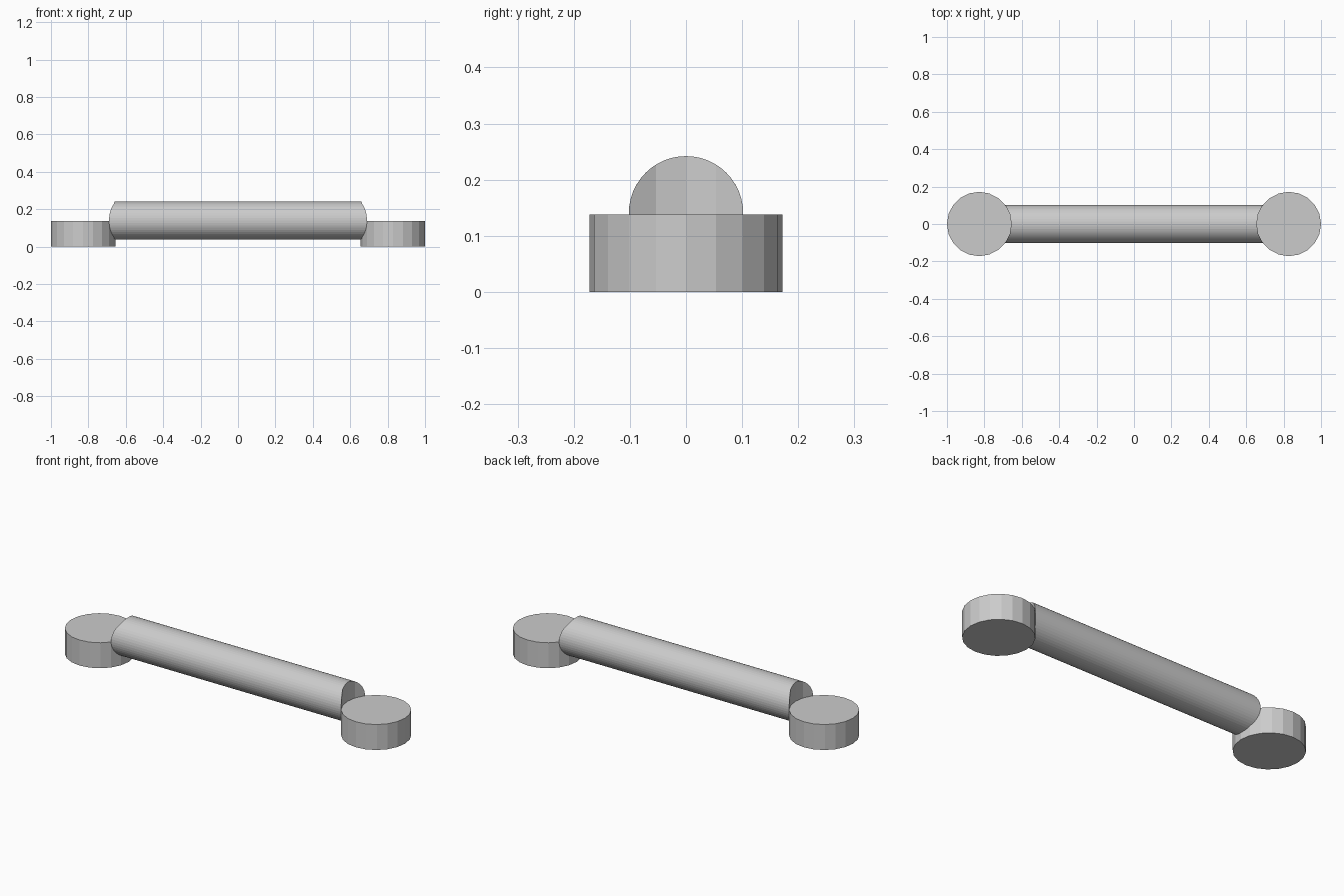
import bpy
import math

if "Cube" in bpy.data.objects:
    bpy.data.objects.remove(bpy.data.objects["Cube"])

DISC_R, DISC_H, DISC_X = 0.172, 0.138, 0.828
BAR_R, BAR_Z = 0.102, 0.14


def cylinder(name, radius, depth, loc, sides, rot=(0, 0, 0)):
    bpy.ops.mesh.primitive_cylinder_add(vertices=sides, radius=radius, depth=depth,
                                        location=loc, rotation=rot)
    ob = bpy.context.object
    ob.name = name
    return ob


# round grip bar, running through to the disc centres before trimming
bar = cylinder("grip_bar", BAR_R, 2 * DISC_X - 0.1, (0, 0, BAR_Z), 48, (0, math.pi / 2, 0))

for side, label in ((-1, "left"), (1, "right")):
    # flat mounting disc
    cylinder(f"{label}_mount_disc", DISC_R, DISC_H, (side * DISC_X, 0, DISC_H / 2), 20)

    # cutter that hollows the bar end to the disc outline
    cutter = cylinder(f"{label}_end_cutter", DISC_R, 1.0, (side * DISC_X, 0, BAR_Z), 20)
    mod = bar.modifiers.new(f"{label}_end_trim", 'BOOLEAN')
    mod.operation = 'DIFFERENCE'
    mod.solver = 'EXACT'
    mod.object = cutter
    bpy.context.view_layer.objects.active = bar
    bpy.ops.object.modifier_apply(modifier=mod.name)
    bpy.data.objects.remove(cutter, do_unlink=True)
